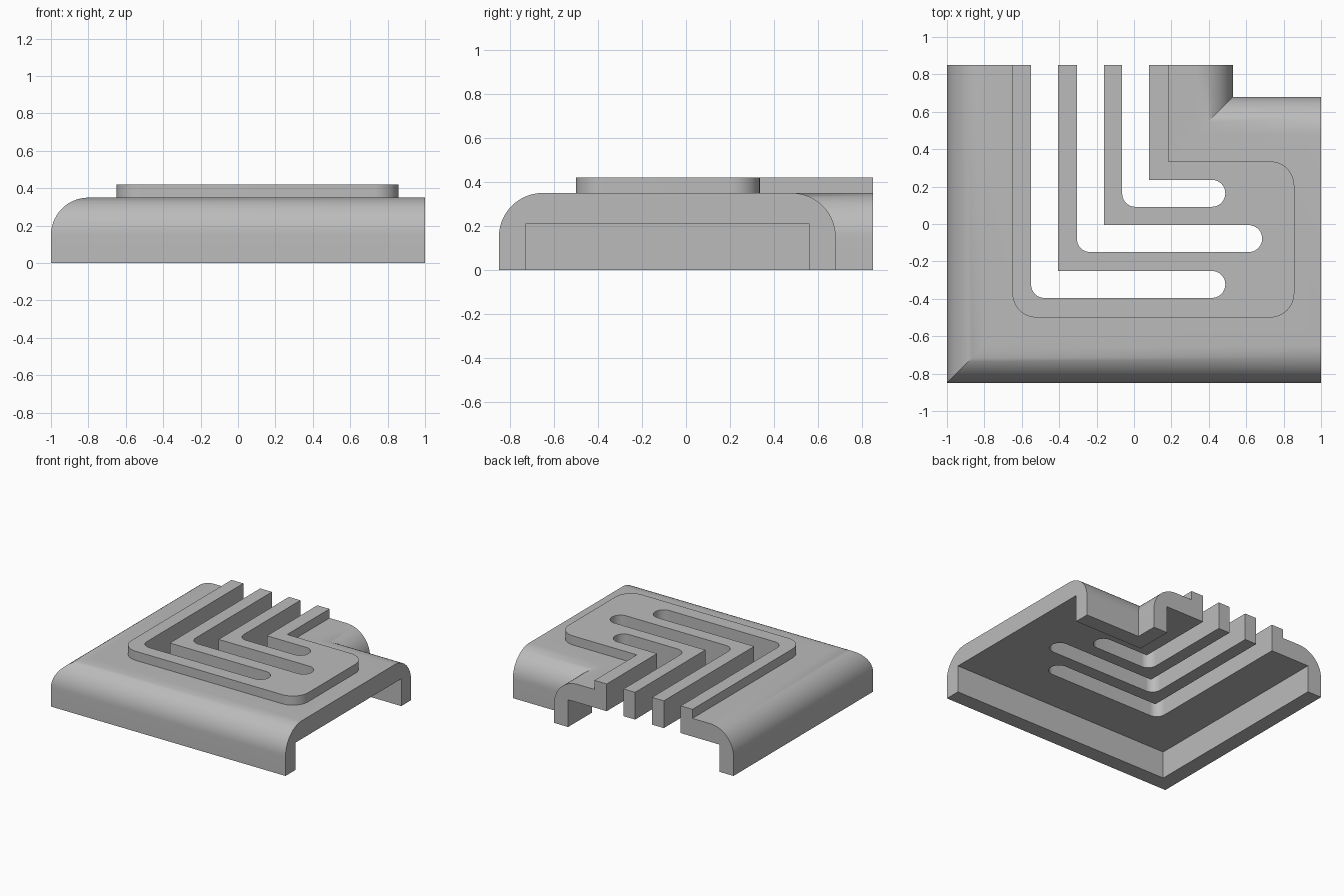
import bpy, bmesh, math
from mathutils import Vector

cube = bpy.data.objects.get("Cube")
if cube:
    bpy.data.objects.remove(cube, do_unlink=True)

grey = bpy.data.materials.new("plain grey")
grey.use_nodes = True
colour = (0.5, 0.5, 0.5, 1)
grey.diffuse_color = colour
grey.node_tree.nodes["Principled BSDF"].inputs["Base Color"].default_value = colour


def rounded(corners, steps=14):
    """Outline through (x, y, radius) right-angled corners."""
    points = []
    for i, (x, y, r) in enumerate(corners):
        p = Vector((x, y))
        if not r:
            points.append(p)
            continue
        back = (Vector(corners[i - 1][:2]) - p).normalized()
        ahead = (Vector(corners[(i + 1) % len(corners)][:2]) - p).normalized()
        centre = p + r * (back + ahead)
        for s in range(steps + 1):
            t = math.pi / 2 * s / steps
            points.append(centre - r * (math.cos(t) * ahead + math.sin(t) * back))
    return points


def make_object(name, bm):
    bmesh.ops.recalc_face_normals(bm, faces=bm.faces)
    mesh = bpy.data.meshes.new(name)
    bm.to_mesh(mesh)
    bm.free()
    mesh.materials.append(grey)
    obj = bpy.data.objects.new(name, mesh)
    bpy.context.collection.objects.link(obj)
    return obj


def elbow_slab(name, x, y, width, end, bend_r, end_r, back, z0, z1):
    """Upright L-shaped slab running from the back edge to a rounded right end."""
    outline = rounded([(x, back, 0), (x, y, bend_r), (end, y, end_r),
                       (end, y + width, end_r), (x + width, y + width, 0),
                       (x + width, back, 0)])
    bm = bmesh.new()
    base = bm.faces.new([bm.verts.new((p.x, p.y, z0)) for p in outline])
    new = bmesh.ops.extrude_face_region(bm, geom=[base])["geom"]
    bmesh.ops.translate(bm, vec=(0, 0, z1 - z0),
                        verts=[v for v in new if isinstance(v, bmesh.types.BMVert)])
    return make_object(name, bm)


def combine(target, tool, operation):
    mod = target.modifiers.new("combine", 'BOOLEAN')
    mod.object, mod.operation, mod.solver = tool, operation, 'EXACT'
    bpy.context.view_layer.update()
    evaluated = target.evaluated_get(bpy.context.evaluated_depsgraph_get())
    mesh = bpy.data.meshes.new_from_object(evaluated)
    target.modifiers.clear()
    target.data = mesh
    bpy.data.objects.remove(tool, do_unlink=True)


# Hollow channel: arched section swept round a mitred right-angle bend
W, WALL, TOP, CEILING = 1.53, 0.12, 0.35, 0.21
BACK = 0.85
section = rounded([(0, 0, 0), (0, TOP, 0.2), (W, TOP, 0.2), (W, 0, 0),
                   (W - WALL, 0, 0), (W - WALL, CEILING, 0),
                   (WALL, CEILING, 0), (WALL, 0, 0)])
bm = bmesh.new()
rings = [[bm.verts.new(co(u, z)) for u, z in section] for co in (
    lambda u, z: (u - 1, BACK, z),
    lambda u, z: (u - 1, u - BACK, z),
    lambda u, z: (1, u - BACK, z))]
for a, b in zip(rings, rings[1:]):
    for i in range(len(section)):
        bm.faces.new((a[i - 1], a[i], b[i], b[i - 1]))
bm.faces.new(rings[0])
bm.faces.new(rings[-1])
shell = make_object("slotted_channel_cover", bm)

# Raised pad on top
pad = elbow_slab("raised_pad", -0.65, -0.5, 0.835, 0.857, 0.13, 0.13, BACK, 0.29, 0.42)
combine(shell, pad, 'UNION')

# Three nested slots, cut right through and open at the back
for x, y, end in ((-0.55, -0.395, 0.488), (-0.305, -0.15, 0.685), (-0.063, 0.092, 0.488)):
    slot = elbow_slab("slot_cutter", x, y, 0.144, end, 0.07, 0.0715, 1, -0.1, 0.6)
    combine(shell, slot, 'DIFFERENCE')

bpy.ops.object.select_all(action='DESELECT')
shell.select_set(True)
bpy.context.view_layer.objects.active = shell
bpy.ops.object.shade_smooth_by_angle(angle=math.radians(30))
